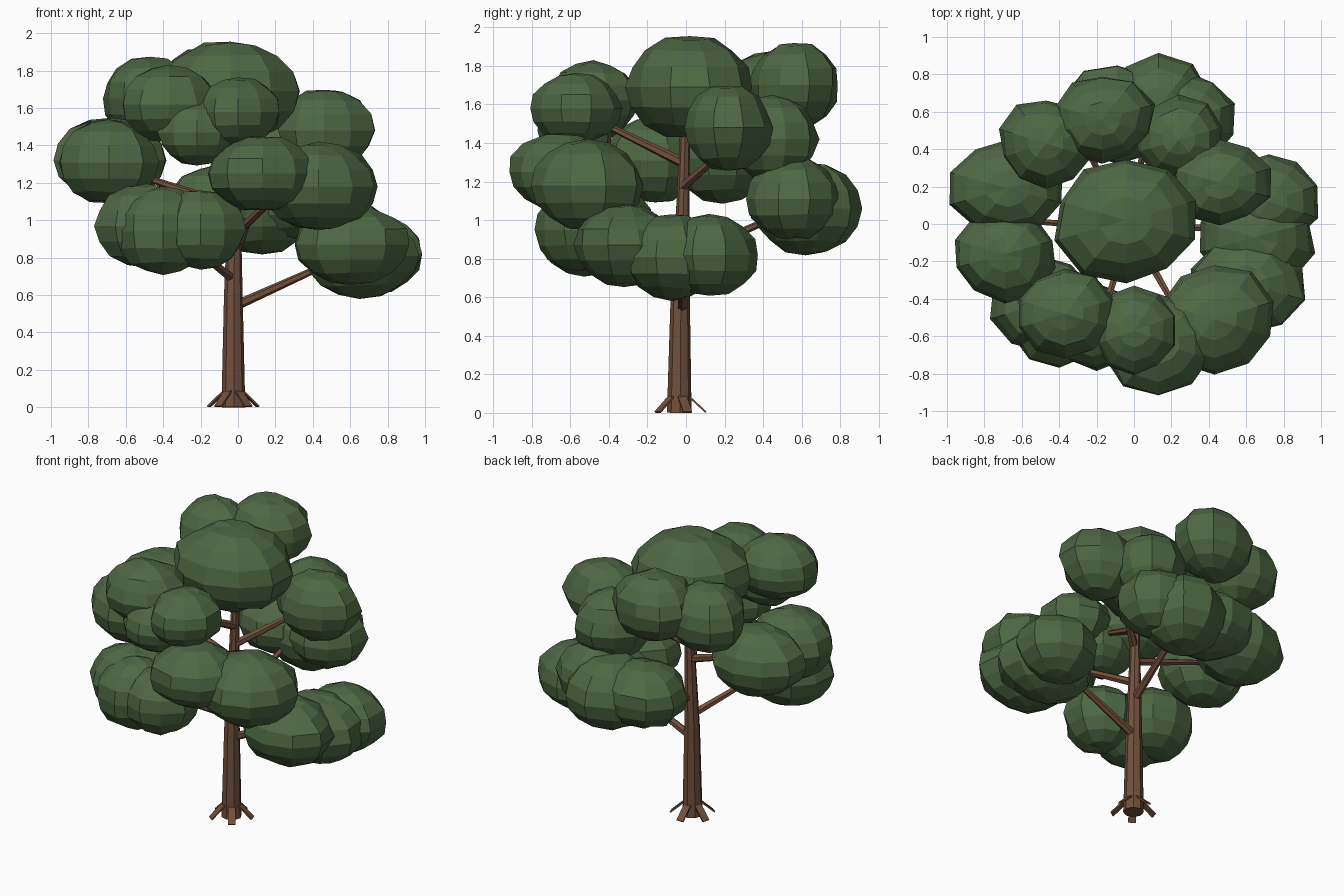
import bpy, bmesh, math, random
from mathutils import Vector

random.seed(4)
cube = bpy.data.objects.get("Cube")
if cube:
    bpy.data.objects.remove(cube, do_unlink=True)


def make_material(name, rgb):
    mat = bpy.data.materials.new(name)
    mat.use_nodes = True
    mat.diffuse_color = (*rgb, 1)
    bsdf = mat.node_tree.nodes["Principled BSDF"]
    bsdf.inputs["Base Color"].default_value = (*rgb, 1)
    bsdf.inputs["Roughness"].default_value = 0.9
    return mat


LEAF = make_material("leaf green", (0.076, 0.138, 0.056))
BARK = make_material("bark brown", (0.165, 0.080, 0.045))


def finish(bm, name, mat):
    bmesh.ops.recalc_face_normals(bm, faces=bm.faces)
    mesh = bpy.data.meshes.new(name)
    bm.to_mesh(mesh)
    bm.free()
    mesh.materials.append(mat)
    obj = bpy.data.objects.new(name, mesh)
    bpy.context.collection.objects.link(obj)
    return obj


def tapered_limb(name, points, radii, sides, flat=1.0):
    """Flat-sided tube through the points, with a radius at each one."""
    bm = bmesh.new()
    pts = [Vector(p) for p in points]
    rot = (pts[-1] - pts[0]).to_track_quat('Z', 'Y').to_matrix()
    rings = []
    for p, r in zip(pts, radii):
        ring = []
        for i in range(sides):
            a = math.tau * (i + 0.5) / sides
            ring.append(bm.verts.new(p + rot @ Vector((r * math.cos(a), r * flat * math.sin(a), 0))))
        rings.append(ring)
    for low, high in zip(rings, rings[1:]):
        for i in range(sides):
            j = (i + 1) % sides
            bm.faces.new((low[i], low[j], high[j], high[i]))
    bm.faces.new(rings[0][::-1])
    bm.faces.new(rings[-1])
    return finish(bm, name, BARK)


def leaf_clump(name, center, radii, corner_angle):
    """Faceted, uneven ellipsoid with one blunt corner at the given heading."""
    bm = bmesh.new()
    bmesh.ops.create_uvsphere(bm, u_segments=10, v_segments=8, radius=1)
    for v in bm.verts:
        side = math.cos(math.atan2(v.co.y, v.co.x) - math.radians(corner_angle))
        corner = 1 + 0.14 * max(0, side) ** 8
        co = v.co * random.uniform(0.98, 1.06)
        co.x *= corner
        co.y *= corner
        v.co = Vector(c + r * k for c, r, k in zip(center, radii, co))
    return finish(bm, name, LEAF)


# Trunk
base = Vector((-0.025, -0.035, 0))
tapered_limb("trunk", [base, (-0.025, -0.03, 0.6), (-0.02, -0.015, 1.1), (-0.015, -0.005, 1.5)],
             [0.064, 0.05, 0.034, 0.025], 8)

# Thin root planks flaring out around the base
for i in range(5):
    a = math.radians(18 + 72 * i)
    out = Vector((math.cos(a), math.sin(a), 0))
    tapered_limb(f"root_{i + 1}", [base + out * 0.045 + Vector((0, 0, 0.09)),
                                   base + out * 0.138 + Vector((0, 0, 0.004))],
                 [0.034, 0.034], 4, 0.2)

# Branches: start height on the trunk, then the end inside the leaves
branches = [
    (0.54, (0.62, -0.02, 0.83)),
    (0.68, (-0.36, -0.48, 0.95)),
    (0.80, (0.08, 0.58, 1.07)),
    (0.92, (0.28, -0.55, 1.20)),
    (1.07, (-0.65, 0.02, 1.28)),
    (1.17, (0.40, 0.30, 1.45)),
    (1.30, (-0.18, -0.53, 1.55)),
    (1.40, (-0.30, 0.48, 1.65)),
]
for i, (z, end) in enumerate(branches):
    tapered_limb(f"branch_{i + 1}", [(-0.02, -0.02, z), end], [0.027, 0.014], 6)

# Leaf clumps: centre, radii and corner heading, grouped around each branch
clumps = {
    "crown_leaves": [((-0.04, 0.02, 1.69), (0.37, 0.32, 0.265), 216)],
    "back_upper_leaves": [((-0.17, 0.56, 1.70), (0.26, 0.23, 0.22), 36),
                          ((-0.47, 0.43, 1.65), (0.24, 0.23, 0.22), 144)],
    "left_upper_leaves": [((0.46, 0.22, 1.48), (0.25, 0.22, 0.22), 0),
                          ((0.24, 0.45, 1.42), (0.23, 0.21, 0.22), 72)],
    "back_lower_leaves": [((0.13, 0.62, 1.06), (0.28, 0.26, 0.235), 72),
                          ((-0.09, 0.59, 1.09), (0.28, 0.26, 0.20), 144),
                          ((0.28, 0.56, 1.11), (0.24, 0.24, 0.21), 0)],
    "left_lower_leaves": [((0.72, 0.12, 0.82), (0.245, 0.25, 0.21), 0),
                          ((0.65, -0.07, 0.81), (0.30, 0.25, 0.22), 324),
                          ((0.60, -0.32, 0.87), (0.30, 0.25, 0.21), 324)],
    "front_middle_leaves": [((0.43, -0.51, 1.18), (0.30, 0.28, 0.23), 36),
                            ((0.13, -0.64, 1.25), (0.29, 0.255, 0.20), 252)],
    "front_upper_leaves": [((0.00, -0.57, 1.58), (0.21, 0.23, 0.18), 0),
                           ((-0.37, -0.48, 1.62), (0.25, 0.23, 0.20), 36),
                           ((-0.22, -0.57, 1.47), (0.21, 0.19, 0.17), 36)],
    "right_lower_leaves": [((-0.49, -0.42, 0.97), (0.26, 0.25, 0.22), 216),
                           ((-0.40, -0.53, 0.94), (0.25, 0.22, 0.23), 252),
                           ((-0.20, -0.55, 0.95), (0.22, 0.23, 0.21), 0)],
    "right_middle_leaves": [((-0.67, 0.19, 1.32), (0.295, 0.25, 0.225), 180),
                            ((-0.69, -0.16, 1.31), (0.27, 0.23, 0.22), 288)],
}
for name, group in clumps.items():
    for i, (center, radii, heading) in enumerate(group):
        leaf_clump(f"{name}_{i + 1}", center, radii, heading)
